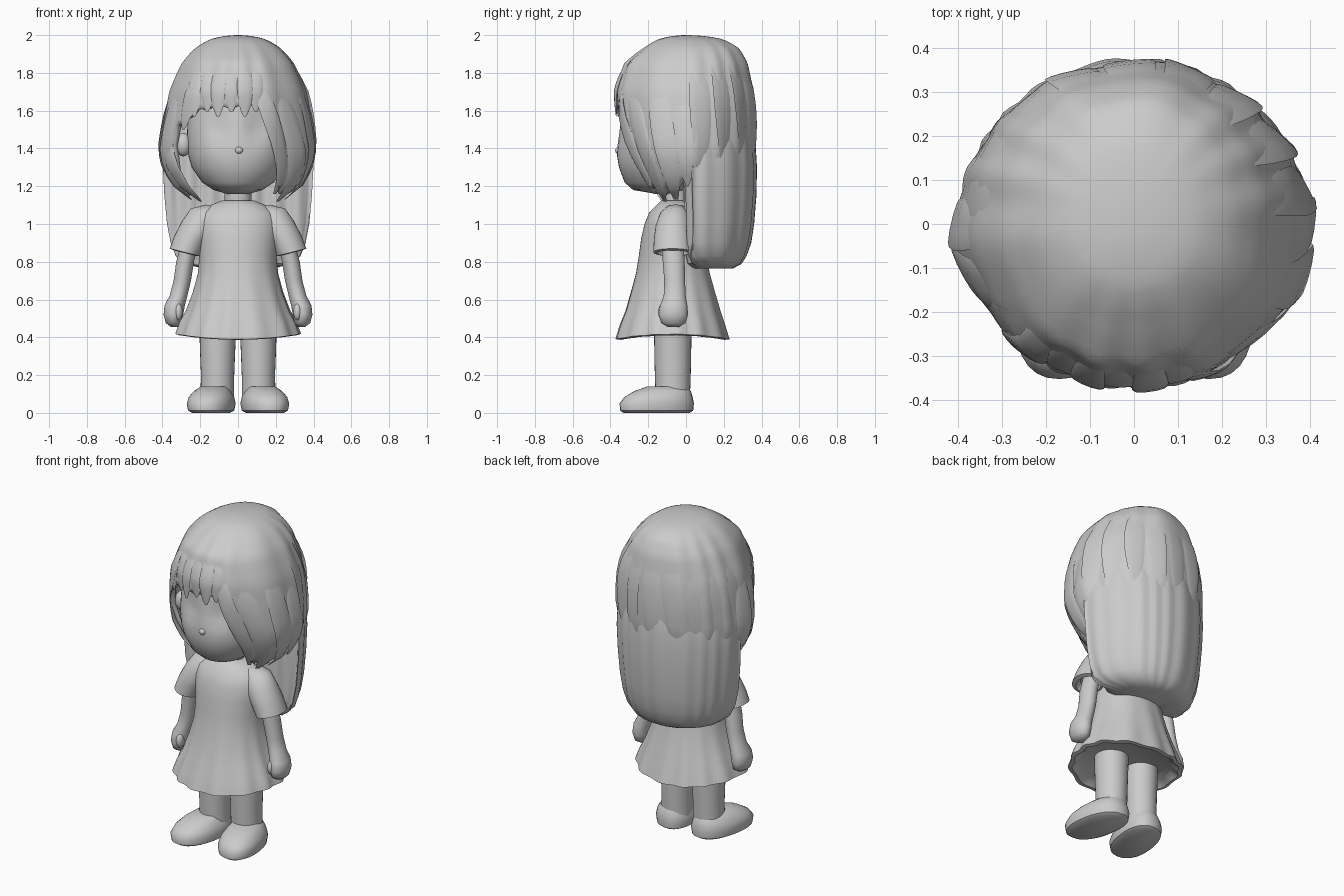
import bpy, bmesh, math
from mathutils import Vector

if "Cube" in bpy.data.objects:
    bpy.data.objects.remove(bpy.data.objects["Cube"])

clay = bpy.data.materials.new("plain_grey")
clay.use_nodes = True
clay.diffuse_color = (0.6, 0.6, 0.6, 1)
clay.node_tree.nodes["Principled BSDF"].inputs["Base Color"].default_value = (0.6, 0.6, 0.6, 1)
parts = []


def finish(name, bm):
    mesh = bpy.data.meshes.new(name)
    bm.to_mesh(mesh)
    bm.free()
    mesh.materials.append(clay)
    obj = bpy.data.objects.new(name, mesh)
    bpy.context.collection.objects.link(obj)
    parts.append(obj)
    return obj


def skin(name, rows):
    """Closed tube through rows of points, capped at both ends."""
    bm = bmesh.new()
    rings = [[bm.verts.new(p) for p in row] for row in rows]
    n = len(rings[0])
    for lo, hi in zip(rings, rings[1:]):
        for j in range(n):
            k = (j + 1) % n
            bm.faces.new((lo[j], lo[k], hi[k], hi[j]))
    bm.faces.new(rings[0])
    bm.faces.new(rings[-1])
    bmesh.ops.recalc_face_normals(bm, faces=bm.faces)
    return finish(name, bm)


def spow(v, e):
    return math.copysign(abs(v) ** e, v)


def loft(name, rings, side=1, n=32, power=1.0, ripple=None, tilt=0, shear=0, dent=None):
    """Stack of horizontal rings (x, y, z, rx, ry)."""
    rows = []
    for x, y, z, rx, ry in rings:
        row = []
        for j in range(n):
            a = math.tau * j / n
            k = 1 + (ripple(a, z) if ripple else 0)
            dx, dy = rx * k * spow(math.cos(a), power), ry * k * spow(math.sin(a), power)
            p = Vector((side * (x + dx - shear * dy), y + dy, z + tilt * dx))
            if dent:
                p += dent(p)
            row.append(p)
        rows.append(row)
    return skin(name, rows)


def ball(name, loc, size):
    bm = bmesh.new()
    bmesh.ops.create_uvsphere(bm, u_segments=16, v_segments=10, radius=1)
    bmesh.ops.scale(bm, vec=size, verts=bm.verts)
    bmesh.ops.translate(bm, vec=loc, verts=bm.verts)
    return finish(name, bm)


def lerp_table(table, key):
    for a, b in zip(table, table[1:]):
        if a[0] <= key <= b[0]:
            f = (key - a[0]) / (b[0] - a[0])
            return [u + (v - u) * f for u, v in zip(a[1:], b[1:])]
    return table[-1][1:]


# Head with shallow eye sockets
def sockets(p):
    depth = 0.03 * math.exp(-((abs(p.x) - 0.1) / 0.06) ** 2 - ((p.z - 1.51) / 0.07) ** 2)
    return Vector((0, depth if p.y < -0.15 else 0, 0))


loft("head", [(0, -.1, 1.16, .06, .06), (0, -.14, 1.18, .13, .14), (0, -.125, 1.22, .19, .2),
              (0, -.11, 1.3, .245, .245), (0, -.11, 1.36, .262, .255), (0, -.11, 1.42, .27, .252),
              (0, -.11, 1.47, .27, .246), (0, -.11, 1.52, .268, .24), (0, -.105, 1.58, .262, .235),
              (0, -.1, 1.68, .24, .22), (0, -.08, 1.8, .19, .18), (0, -.05, 1.88, .08, .08)],
     n=48, dent=sockets)
ball("nose", (0.005, -.355, 1.39), (.022, .02, .02))
ball("mouth", (0.01, -.347, 1.335), (.03, .008, .006))
ball("right_ear", (-.29, -.13, 1.42), (.045, .045, .062))
loft("neck", [(0, -.05, 1.04, .08, .075), (0, -.055, 1.12, .07, .065), (0, -.06, 1.22, .075, .07)])

# Hair cap: outline by depth below the crown (side, front, back radii)
OUTLINE = [(math.sqrt(2 - z), s, f, b) for z, s, f, b in (
    (2.0, 0, 0, 0), (1.98, .14, .14, .19), (1.93, .225, .225, .28), (1.85, .295, .325, .325),
    (1.7, .36, .37, .355), (1.55, .388, .365, .368), (1.4, .408, .335, .366),
    (1.3, .392, .295, .345), (1.2, .34, .25, .31), (1.1, .22, .19, .24))]
# Hem height by angle, from the front round to each side
HEM = [(-180, 1.27), (-105, 1.3), (-90, 1.21), (-70, 1.14), (-62, 1.2), (-57, 1.5), (-45, 1.54),
       (-32, 1.6), (0, 1.61), (18, 1.62), (24, 1.5), (30, 1.32), (42, 1.17), (60, 1.14),
       (88, 1.21), (100, 1.3), (180, 1.27)]


def hair_point(phi, z, grow=1.0):
    s, f, b = lerp_table(OUTLINE, math.sqrt(max(0, 2 - z)))
    c = math.cos(phi)
    fade = min(1, (2 - z) / 0.1)
    k = grow * (1 + 0.014 * fade * math.sin(13 * phi + 2 * math.sin(3 * phi)))
    narrow = 1 + .08 * min(0, c) * max(0, min(1, (1.6 - z) / .2))
    return Vector((s * k * narrow * spow(math.sin(phi), .97), -(f if c > 0 else b) * k * spow(c, .97), z))


bm = bmesh.new()
COLS, ROWS = 160, 26
grid = []
for j in range(COLS):
    deg = -180 + 360 * j / COLS
    hem = lerp_table(HEM, deg)[0] + 0.03 * abs((deg / 11) % 1 - .5)
    grid.append([bm.verts.new(hair_point(math.radians(deg), 2 - (2 - hem) * (i / ROWS) ** 2))
                 for i in range(ROWS + 1)])
for j in range(COLS):
    a, b = grid[j], grid[(j + 1) % COLS]
    for i in range(ROWS):
        bm.faces.new((a[i], a[i + 1], b[i + 1], b[i]))
bmesh.ops.remove_doubles(bm, verts=bm.verts, dist=0.0005)
cap = finish("hair_cap", bm)
thick = cap.modifiers.new("thickness", "SOLIDIFY")
thick.thickness = 0.03
thick.offset = -1


# Long back hair: round behind, flattened and stranded in front
def strands(a, z):
    return 0.01 * math.sin(22 * a + 2 * math.sin(5 * a))


def flatten_front(p):
    depth = max(0, .035 - p.y)
    return Vector((0, depth * .9 + min(1, depth * 20) * .012 * math.sin(55 * p.x), 0))


loft("back_hair", [(0, 0, 1.6, .335, .325), (0, 0, 1.5, .372, .358), (0, 0, 1.4, .392, .369),
                   (0, 0, 1.3, .396, .375), (0, 0, 1.15, .388, .372), (0, .005, 1.0, .374, .355),
                   (0, .01, .9, .355, .335), (0, .025, .83, .328, .295), (0, .06, .79, .28, .235),
                   (0, .11, .765, .19, .14)], n=120, ripple=strands, dent=flatten_front)


# Separate locks lying on the hair cap, sinking in at the root
def lock(name, deg0, deg1, z0, z1, width, thickness):
    rows = []
    for i in range(11):
        t = i / 10
        phi, z = math.radians(deg0 + (deg1 - deg0) * t), z0 + (z1 - z0) * t
        p = hair_point(phi, z, .95 + .05 * min(1, t * 3))
        along = (hair_point(phi + .02, z) - hair_point(phi - .02, z)).normalized()
        out = Vector((p.x, p.y, 0)).normalized()
        w = width * max(.06, math.sin(math.pi * (.08 + .9 * t)) ** .6)
        rows.append([p + along * w * math.cos(math.tau * m / 10)
                     + out * w * thickness * math.sin(math.tau * m / 10) for m in range(10)])
    skin(name, rows)


for i, deg in enumerate((-36, -25, -15, -5, 5, 14)):
    lock("fringe_lock_%d" % i, deg * 1.2, deg, 1.86, 1.57 + .025 * (i % 2), .042, .2)
lock("left_face_lock", 14, 42, 1.84, 1.16, .05, .2)
lock("left_cheek_lock", 36, 58, 1.8, 1.12, .065, .16)
lock("right_face_lock", -38, -46, 1.82, 1.5, .05, .2)
lock("right_cheek_lock", -72, -54, 1.48, 1.12, .06, .2)
for s in (-1, 1):
    lock("side_lock", s * 66, s * 76, 1.8, 1.13, .065, .14)
    lock("rear_side_lock", s * 88, s * 92, 1.75, 1.2, .06, .14)
for i in range(9):
    deg = 100 + 20 * i
    lock("back_lock_%d" % i, deg, deg + 3, 1.9, 1.25 + .05 * (i % 3), .06, .09)


# Dress, closed by a slightly recessed underside
def folds(a, z):
    return max(0, (.8 - z) / .4) * 0.022 * math.sin(14 * a + math.sin(3 * a))


def lift_hem(p):
    return Vector((0, 0, .25 * p.x ** 2 if p.z < .5 else 0))


loft("dress", [(0, -.055, 1.125, .085, .075), (0, -.055, 1.1, .145, .1), (0, -.06, 1.06, .2, .135),
               (0, -.065, 1.0, .217, .155), (0, -.07, .92, .212, .168), (0, -.07, .83, .205, .18),
               (0, -.07, .74, .212, .195), (0, -.07, .64, .238, .222), (0, -.07, .54, .275, .25),
               (0, -.073, .46, .305, .278), (0, -.073, .39, .328, .298), (0, -.073, .387, .305, .275),
               (0, -.073, .42, .27, .24)], n=96, power=.95, ripple=folds, dent=lift_hem)

# Limbs, mirrored
for s, word in ((1, "left"), (-1, "right")):
    loft(word + "_sleeve", [(.12, -.055, 1.09, .05, .045), (.165, -.06, 1.06, .085, .075),
                            (.205, -.067, .995, .09, .093), (.25, -.07, .92, .085, .1),
                            (.282, -.07, .85, .08, .103), (.277, -.07, .845, .06, .085),
                            (.26, -.07, .88, .05, .07)], side=s, tilt=.25)
    loft(word + "_arm", [(.25, -.07, .92, .045, .055), (.28, -.065, .8, .047, .058),
                         (.295, -.06, .7, .046, .055), (.315, -.06, .62, .047, .058),
                         (.335, -.065, .57, .054, .072), (.342, -.067, .52, .052, .078),
                         (.34, -.067, .475, .042, .064), (.335, -.067, .455, .02, .03)], side=s)
    ball(word + "_thumb", (s * .315, -.12, .535), (.022, .028, .045))
    loft(word + "_leg", [(.11, -.07, .06, .09, .09), (.108, -.07, .2, .088, .095),
                         (.108, -.07, .35, .094, .098), (.108, -.07, .52, .098, .1)], side=s)
    loft(word + "_shoe", [(.142, -.155, 0, .095, .175), (.142, -.155, .012, .118, .193),
                          (.142, -.155, .05, .125, .197), (.14, -.145, .085, .116, .18),
                          (.135, -.125, .115, .095, .15), (.125, -.1, .14, .07, .105)],
         side=s, power=.88, shear=.14)

bpy.ops.object.select_all(action="DESELECT")
for obj in parts:
    obj.select_set(True)
bpy.context.view_layer.objects.active = parts[0]
bpy.ops.object.shade_smooth_by_angle(angle=math.radians(45))
